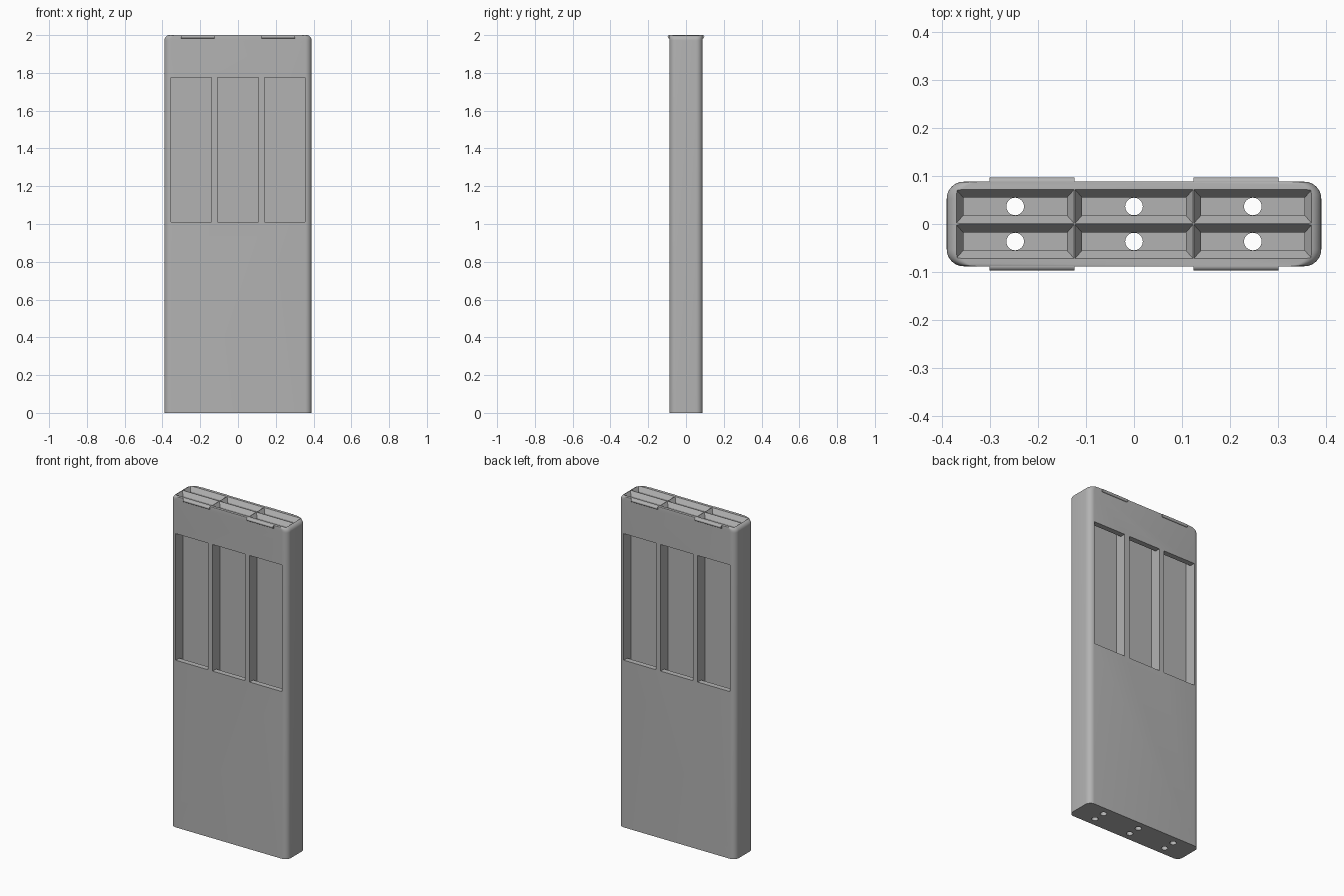
import bpy, bmesh
from math import cos, sin, pi
from mathutils import Matrix

cube = bpy.data.objects.get("Cube")
if cube:
    bpy.data.objects.remove(cube, do_unlink=True)

grey = bpy.data.materials.new("plain grey")
grey.use_nodes = True
colour = (0.45, 0.45, 0.45, 1)
grey.diffuse_color = colour
grey.node_tree.nodes["Principled BSDF"].inputs["Base Color"].default_value = colour


def add_object(name, bm):
    bmesh.ops.recalc_face_normals(bm, faces=bm.faces)
    mesh = bpy.data.meshes.new(name)
    bm.to_mesh(mesh)
    bm.free()
    mesh.materials.append(grey)
    obj = bpy.data.objects.new(name, mesh)
    bpy.context.collection.objects.link(obj)
    return obj


def rectangle(x, y, half_x, half_y, z):
    return [(x + sx * half_x, y + sy * half_y, z)
            for sx, sy in ((-1, -1), (1, -1), (1, 1), (-1, 1))]


def rounded_rectangle(half_x, half_y, r, z, steps=8):
    ring = []
    for k, (sx, sy) in enumerate(((1, 1), (-1, 1), (-1, -1), (1, -1))):
        for i in range(steps + 1):
            a = (k + i / steps) * pi / 2
            ring.append((sx * (half_x - r) + r * cos(a),
                         sy * (half_y - r) + r * sin(a), z))
    return ring


def loft(bm, rings):
    """Closed solid through a stack of matching rings."""
    loops = [[bm.verts.new(p) for p in ring] for ring in rings]
    n = len(loops[0])
    for low, high in zip(loops, loops[1:]):
        for i in range(n):
            j = (i + 1) % n
            bm.faces.new((low[i], low[j], high[j], high[i]))
    bm.faces.new(loops[0][::-1])
    bm.faces.new(loops[-1])


W, D, ROUND = 0.39, 0.088, 0.028

# Case body: rounded upright corners, narrow ends rounded over at the top
bm = bmesh.new()
rings = [rounded_rectangle(W, D, 0.035, 0)]
for i in range(9):
    a = i / 8 * pi / 2
    rings.append(rounded_rectangle(W - ROUND * (1 - cos(a)), D, 0.035,
                                   2 - ROUND * (1 - sin(a))))
loft(bm, rings)
body = add_object("case_body", bm)

# Six flared slots with drain holes and a window each
slots, holes, windows = (bmesh.new() for _ in range(3))
for x in (-0.2475, 0, 0.2475):
    for side in (-1, 1):
        y = side * 0.0365
        loft(slots, [rectangle(x, y, 0.108, 0.0185, 0.03),
                     rectangle(x, y, 0.108, 0.0185, 1.975),
                     rectangle(x, y, 0.1232, 0.0358, 2.001)])
        bmesh.ops.create_cone(holes, cap_ends=True, segments=32, radius1=0.0183,
                              radius2=0.0183, depth=0.2,
                              matrix=Matrix.Translation((x, y, 0)))
        loft(windows, [rectangle(x, side * 0.1, 0.1075, 0.06, z)
                       for z in (1.01, 1.775)])
cutters = [add_object("slot_cutter", slots), add_object("hole_cutter", holes),
           add_object("window_cutter", windows)]
for cutter in cutters:
    mod = body.modifiers.new(cutter.name, 'BOOLEAN')
    mod.operation = 'DIFFERENCE'
    mod.solver = 'EXACT'
    mod.object = cutter
    cutter.hide_render = True

# Bake the cuts, then drop the cutters
bpy.context.view_layer.update()
baked = bpy.data.meshes.new_from_object(
    body.evaluated_get(bpy.context.evaluated_depsgraph_get()))
body.modifiers.clear()
body.data = baked
for cutter in cutters:
    bpy.data.objects.remove(cutter, do_unlink=True)

# Snap ridges along the rim, two per broad side, rounded on the outer face
clips = []
for side, label in ((-1, "front"), (1, "back")):
    for x, hand in ((-0.2125, "right"), (0.2125, "left")):
        bm = bmesh.new()
        profile = [(0.08, 1.982)]
        for i in range(9):
            a = (i / 8 - 0.5) * pi
            profile.append((0.088 + 0.009 * cos(a), 1.991 + 0.009 * sin(a)))
        profile.append((0.08, 2))
        loft(bm, [[(x + dx, side * y, z) for y, z in profile]
                  for dx in (-0.0885, 0.0885)])
        clips.append(add_object(f"{label}_{hand}_snap_ridge", bm))

# Smooth only the rounded surfaces
bpy.ops.object.select_all(action='DESELECT')
for obj in [body] + clips:
    obj.select_set(True)
bpy.context.view_layer.objects.active = body
bpy.ops.object.shade_smooth_by_angle(angle=0.5)
